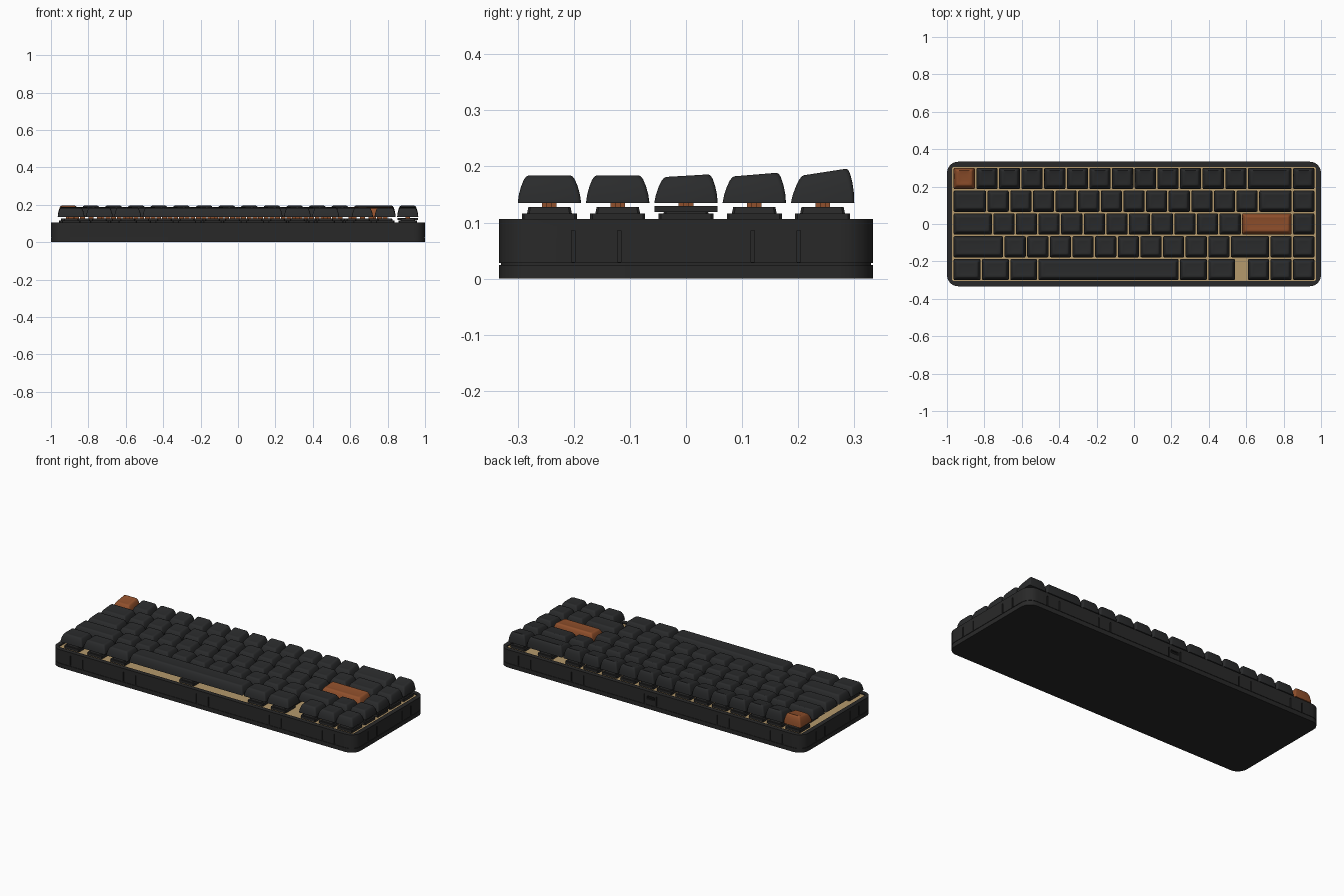
import bpy, bmesh, math
from mathutils import Vector

cube = bpy.data.objects.get("Cube")
if cube:
    bpy.data.objects.remove(cube, do_unlink=True)

PITCH = 0.121      # one key unit
CAP_BASE = 0.135   # underside of keycaps


def material(name, rgb, rough=0.6):
    m = bpy.data.materials.new(name)
    m.use_nodes = True
    m.diffuse_color = (*rgb, 1)
    bsdf = next(n for n in m.node_tree.nodes if n.type == 'BSDF_PRINCIPLED')
    bsdf.inputs["Base Color"].default_value = (*rgb, 1)
    bsdf.inputs["Roughness"].default_value = rough
    return m


CASE = material("case_charcoal", (0.022, 0.022, 0.022))
KEY = material("key_charcoal", (0.023, 0.024, 0.025))
COPPER = material("copper_orange", (0.28, 0.08, 0.025))
BRASS = material("plate_tan", (0.46, 0.32, 0.15))
BLACK = material("port_black", (0.006, 0.006, 0.006))


def outline(w, d, r, seg=4):
    """Points of a rounded rectangle centred on the origin."""
    pts = []
    for k, (sx, sy) in enumerate([(1, 1), (-1, 1), (-1, -1), (1, -1)]):
        for i in range(seg + 1):
            a = math.pi / 2 * (k + i / seg)
            pts.append((sx * (w / 2 - r) + r * math.cos(a),
                        sy * (d / 2 - r) + r * math.sin(a)))
    return pts


def finish(name, bm, mat, loc=(0, 0, 0), smooth=None):
    bmesh.ops.recalc_face_normals(bm, faces=bm.faces)
    me = bpy.data.meshes.new(name)
    bm.to_mesh(me)
    bm.free()
    me.materials.append(mat)
    if smooth:
        me.shade_smooth()
        me.set_sharp_from_angle(angle=math.radians(smooth))
    ob = bpy.data.objects.new(name, me)
    ob.location = loc
    bpy.context.collection.objects.link(ob)
    return ob


def loft(rings):
    """Closed solid through rings of 3D points."""
    bm = bmesh.new()
    loops = [[bm.verts.new(p) for p in ring] for ring in rings]
    n = len(loops[0])
    for a, b in zip(loops, loops[1:]):
        for i in range(n):
            j = (i + 1) % n
            bm.faces.new((a[i], a[j], b[j], b[i]))
    bm.faces.new(loops[0][::-1])
    bm.faces.new(loops[-1])
    return bm


def add_box(bm, center, size):
    made = bmesh.ops.create_cube(bm, size=1)["verts"]
    for v in made:
        v.co = Vector(center) + Vector([a * b for a, b in zip(v.co, size)])


def box(name, center, size, mat):
    bm = bmesh.new()
    add_box(bm, (0, 0, 0), size)
    return finish(name, bm, mat, center)


# Case: tray with a seam line near the bottom and a sunken well
def ring(w, d, r, z):
    return [(x, y, z) for x, y in outline(w, d, r, 6)]


def shell(inset, z):
    return ring(2 - 2 * inset, 0.666 - 2 * inset, 0.06 - inset, z)


case = finish("case", loft([
    shell(0, 0), shell(0, 0.024), shell(0.003, 0.024), shell(0.003, 0.028),
    shell(0, 0.028), shell(0, 0.106),
    ring(1.946, 0.612, 0.012, 0.106), ring(1.946, 0.612, 0.012, 0.092)]),
    CASE, smooth=30)

# Pairs of vertical grooves on all sides, and a port opening at the back
bm = bmesh.new()
for side in (-1, 1):
    for mid in (-0.83, -0.48, 0, 0.48, 0.83):
        for off in (-0.04, 0.04):
            add_box(bm, (mid + off, side * 0.333, 0.058), (0.007, 0.012, 0.056))
    for mid in (-0.16, 0.16):
        for off in (-0.041, 0.041):
            add_box(bm, (side, mid + off, 0.058), (0.012, 0.007, 0.056))
add_box(bm, (0, 0.333, 0.068), (0.05, 0.03, 0.018))
cutter = finish("groove_cutter", bm, CASE)
cutter.hide_render = True
mod = case.modifiers.new("grooves", 'BOOLEAN')
mod.object = cutter
mod.solver = 'EXACT'
bpy.context.view_layer.objects.active = case
bpy.ops.object.modifier_apply(modifier=mod.name)
bpy.data.objects.remove(cutter, do_unlink=True)
box("port_inside", (0, 0.321, 0.068), (0.05, 0.006, 0.018), BLACK)

# Switch plate
box("switch_plate", (0, 0, 0.096), (1.944, 0.61, 0.009), BRASS)


# Keycap: rounded, tapered block with a sloped, slightly dished top
def keycap(name, x, y, units, front, back, shift, mat):
    w, d = units * PITCH - 0.008, 0.113
    rings = []
    for t, inset, drop in [(0, 0, 0), (0.3, 0.002, 0), (0.6, 0.006, 0),
                           (0.85, 0.011, 0), (0.96, 0.015, 0),
                           (1, 0.019, 0), (1, 0.028, 0.0015), (1, 0.04, 0.0025)]:
        pts = []
        for px, py in outline(w - 2 * inset, d - 2 * inset, 0.007 + inset * 0.15):
            py += shift * t
            top = front + (back - front) * (py / 0.084 + 0.5)
            pts.append((px, py, t * (top - CAP_BASE) - drop))
        rings.append(pts)
    finish(name, loft(rings), mat, (x, y, CAP_BASE), smooth=35)


# Switch: stepped housing with a cross stem
def switch(name, x, y):
    bm = loft([[(px, py, z) for px, py in outline(s, s, 0.004, 1)]
               for s, z in [(0.098, 0.1), (0.098, 0.116),
                            (0.08, 0.116), (0.075, 0.128)]])
    finish(name + "_housing", bm, CASE, (x, y, 0))
    bm = bmesh.new()
    add_box(bm, (0, 0, 0), (0.026, 0.01, 0.014))
    add_box(bm, (0, 0, 0), (0.01, 0.026, 0.014))
    finish(name + "_stem", bm, COPPER, (x, y, 0.131))


# Rows from back to front: widths (negative = gap), front and back top heights, top shift
ROWS = [
    ([1] * 13 + [2, 1], 0.183, 0.196, 0.004),
    ([1.5] + [1] * 12 + [1.5, 1], 0.182, 0.189, 0.002),
    ([1.75] + [1] * 11 + [2.25, 1], 0.181, 0.186, 0.002),
    ([2.25] + [1] * 10 + [1.75, 1, 1], 0.184, 0.184, 0),
    ([1.25] * 3 + [6.25, 1.25, 1.25, -0.5, 1, 1, 1], 0.184, 0.184, 0),
]
ACCENTS = {(0, 0), (2, 12)}

for r, (widths, front, back, shift) in enumerate(ROWS):
    x, y = -8 * PITCH, (2 - r) * 0.1217
    for c, u in enumerate(widths):
        mid = x + abs(u) * PITCH / 2
        x += abs(u) * PITCH
        if u < 0:
            continue
        label = f"row{r + 1}_key{c + 1}"
        keycap(label + "_cap", mid, y, u, front, back, shift,
               COPPER if (r, c) in ACCENTS else KEY)
        switch(label, mid, y)

# Collar around the end switch of the middle row
box("switch_collar", (7.5 * PITCH, 0, 0.124), (0.112, 0.113, 0.011), CASE)
